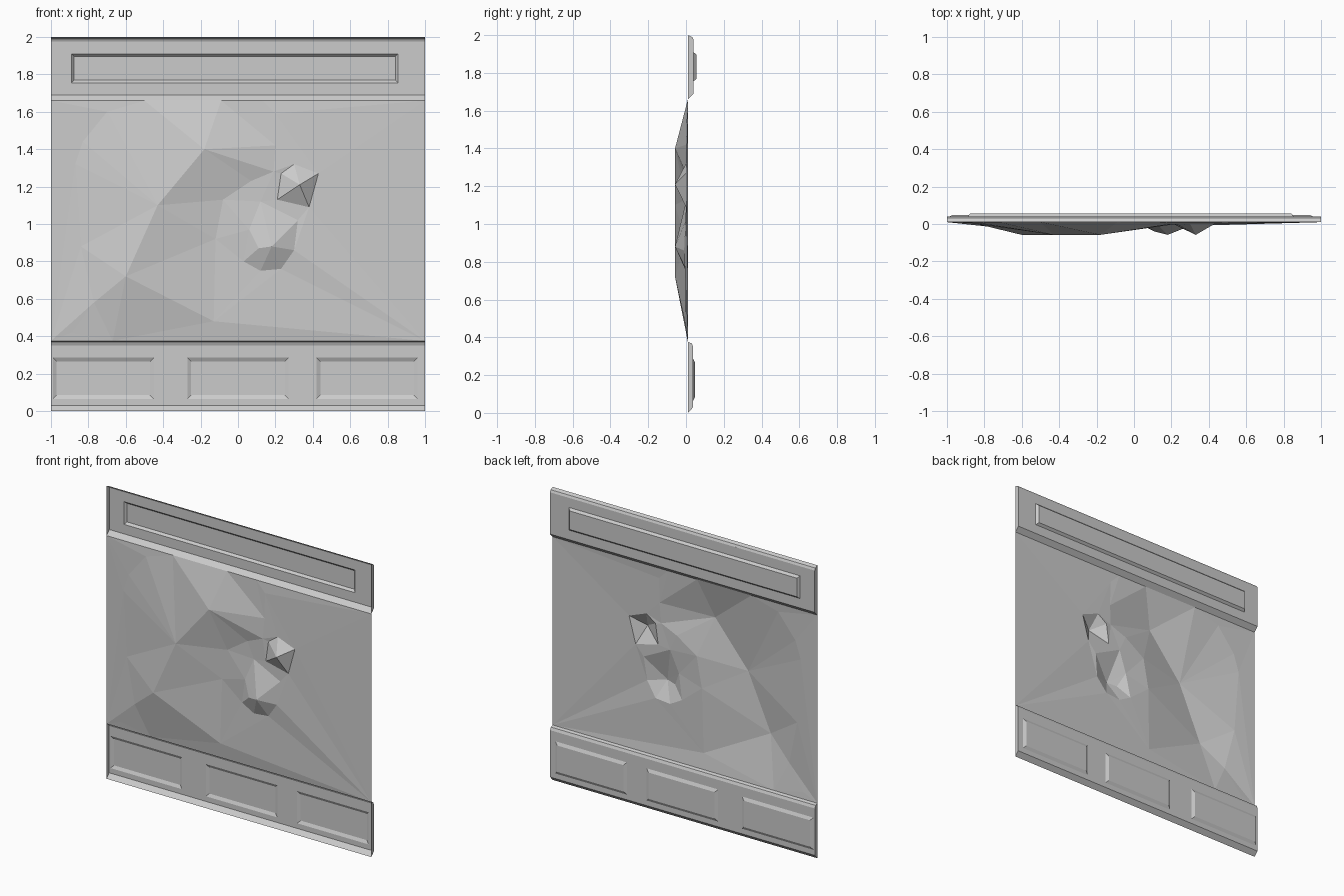
import bpy, bmesh
from mathutils import Vector
from mathutils.geometry import delaunay_2d_cdt

if "Cube" in bpy.data.objects:
    bpy.data.objects.remove(bpy.data.objects["Cube"])

grey = bpy.data.materials.new("plaster_grey")
grey.diffuse_color = (0.6, 0.6, 0.6, 1)
grey.use_nodes = True
grey.node_tree.nodes["Principled BSDF"].inputs["Base Color"].default_value = grey.diffuse_color


def finish(name, bm):
    mesh = bpy.data.meshes.new(name)
    bm.to_mesh(mesh)
    bm.free()
    mesh.materials.append(grey)
    obj = bpy.data.objects.new(name, mesh)
    bpy.context.collection.objects.link(obj)
    return obj


def strip(name, profile, panels, z_range, inset, depth):
    """Hollow moulding with end caps; profile is (y, z) from bottom to top,
    its middle flat (points 1 to 2) carries the raised panels."""
    bm = bmesh.new()

    def face(points):
        bm.faces.new([bm.verts.new(p) for p in points])

    # bevelled top and bottom edges
    for i, ((y0, z0), (y1, z1)) in enumerate(zip(profile, profile[1:])):
        if i != 1:
            face([(1, y0, z0), (-1, y0, z0), (-1, y1, z1), (1, y1, z1)])
    # end caps
    face([(1, y, z) for y, z in profile])
    face([(-1, y, z) for y, z in reversed(profile)])
    # flat with openings for the panels
    y, zb = profile[1]
    zt = profile[2][1]
    lo, hi = z_range
    xs = sorted([-1, 1] + [x for p in panels for x in p])
    for x0, x1 in zip(xs, xs[1:]):
        for z0, z1 in ((zb, lo), (lo, hi), (hi, zt)):
            if z0 == lo and (x0, x1) in panels:
                continue
            face([(x1, y, z0), (x0, y, z0), (x0, y, z1), (x1, y, z1)])
    # raised panels with sloping sides
    for x0, x1 in panels:
        a = [(x1, y, lo), (x0, y, lo), (x0, y, hi), (x1, y, hi)]
        u0, u1, w0, w1 = x0 + inset, x1 - inset, lo + inset, hi - inset
        d = y + depth
        b = [(u1, d, w0), (u0, d, w0), (u0, d, w1), (u1, d, w1)]
        face(b)
        for i in range(4):
            j = (i + 1) % 4
            face([a[i], a[j], b[j], b[i]])
    bmesh.ops.remove_doubles(bm, verts=bm.verts, dist=0.0005)
    return finish(name, bm)


strip("top_frieze",
      [(0.01, 1.66), (0.04, 1.69), (0.04, 1.975), (0.033, 1.99), (0.01, 2.0)],
      [(-0.89, 0.855)], (1.755, 1.91), 0.014, 0.015)
strip("bottom_dado",
      [(0.01, 0.0), (0.038, 0.03), (0.038, 0.35), (0.03, 0.368), (0.01, 0.375)],
      [(-0.99, -0.45), (-0.27, 0.27), (0.42, 0.96)], (0.065, 0.285), 0.02, 0.01)

# Broken wall surface: (x, z, y) fold points, triangulated
points = [
    # border
    (-1, .375, .01), (-.67, .375, .01), (1, .375, .01), (1, 1.66, .01),
    (.13, 1.66, .01), (-.09, 1.66, .01), (-.5, 1.66, .01), (-1, 1.66, .01),
    # main ridge
    (-.18, 1.40, -.058), (-.43, 1.10, -.058), (-.60, .72, -.058),
    # inner foot of the ridge
    (.19, 1.28, -.005), (.07, 1.23, 0), (-.08, 1.13, 0),
    (-.12, .92, 0), (-.13, .48, -.005),
    # outer foot of the ridge
    (-.89, .42, .005), (-.77, .58, -.015), (-.84, .88, 0), (-.87, 1.32, .005),
    (-.83, 1.44, .005), (-.70, 1.60, .005), (.20, 1.59, .005), (.20, 1.42, 0),
    # small hollow
    (.23, 1.27, 0), (.30, 1.32, 0), (.43, 1.27, 0), (.38, 1.09, 0),
    (.21, 1.13, 0), (.33, 1.21, -.058),
    # large hollow
    (.12, 1.12, 0), (.32, 1.02, 0), (.30, .86, -.01), (.23, .76, 0),
    (.12, .75, 0), (.03, .80, 0), (.06, .97, -.01), (.11, .87, -.04),
    (.18, .88, -.058),
]
edges = [(8, 9), (9, 10), (10, 1), (10, 15), (8, 11), (11, 12), (12, 13),
         (13, 14), (14, 15), (15, 1), (9, 13), (9, 18), (10, 17), (10, 18)]
edges += [(i, i + 1) for i in (24, 25, 26, 27)] + [(28, 24)]
edges += [(29, i) for i in range(24, 29)]
edges += [(i, i + 1) for i in range(30, 36)] + [(36, 30), (37, 38), (38, 32)]
flat = [Vector((x, z)) for x, z, y in points]
verts, _, tris, source, _, _ = delaunay_2d_cdt(flat, edges, [], 0, 1e-5)
bm = bmesh.new()
bv = [bm.verts.new((v.x, points[s[0]][2] if s else 0, v.y))
      for v, s in zip(verts, source)]
for t in tris:
    f = bm.faces.new([bv[i] for i in t])
    f.normal_update()
    if f.normal.y < 0:
        f.normal_flip()
finish("broken_wall", bm)
